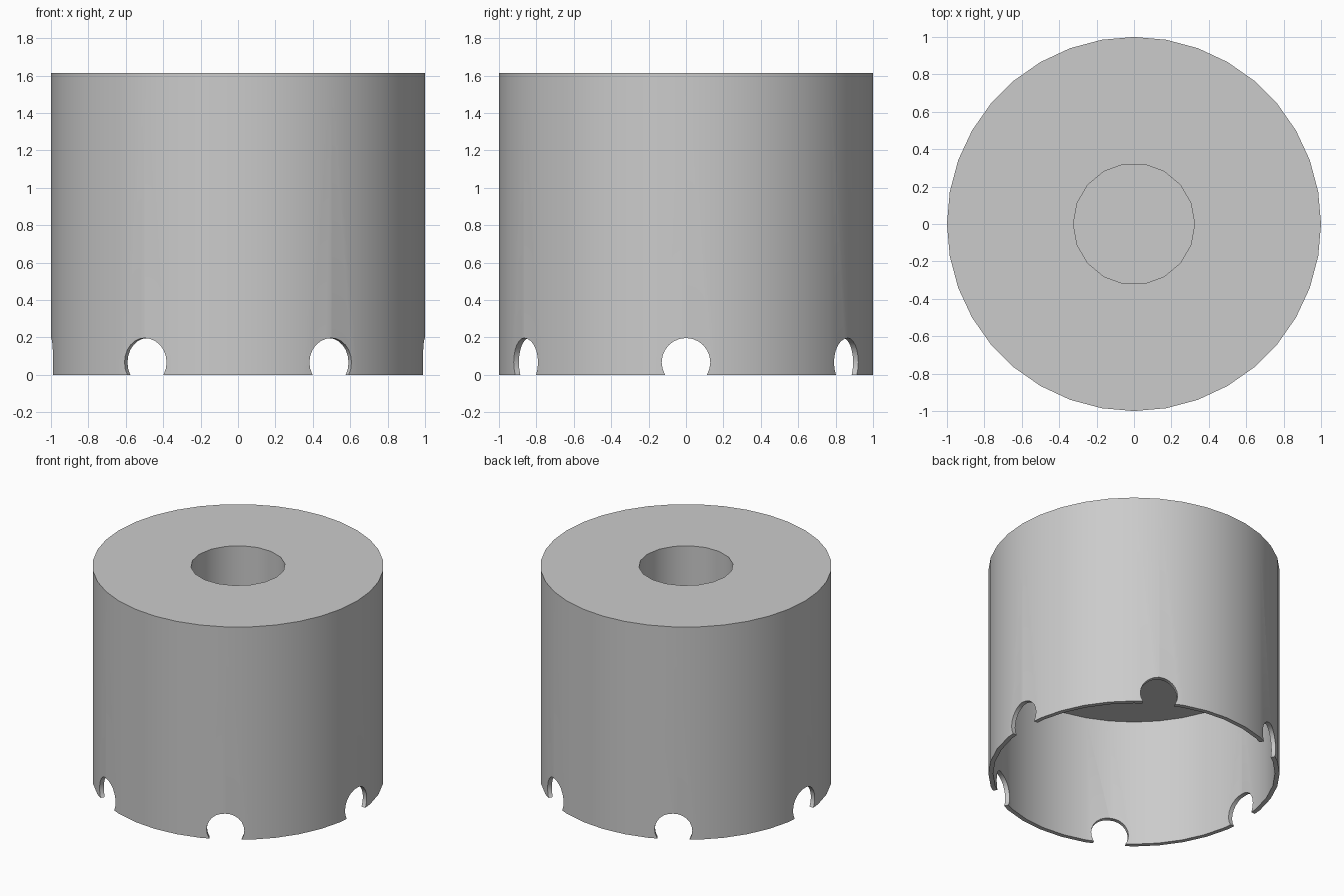
import bpy, bmesh, math
from mathutils import Matrix

cube = bpy.data.objects.get("Cube")
if cube:
    bpy.data.objects.remove(cube, do_unlink=True)

HEIGHT = 1.613
RADIUS = 1.0
WALL = 0.032
CAVITY_TOP = 0.968
HOLE_RADIUS = 0.324
HOLE_DEPTH = 0.48
NOTCH_RADIUS = 0.13
NOTCH_Z = 0.067

grey = bpy.data.materials.new("plain grey")
grey.use_nodes = True
colour = (0.6, 0.6, 0.6, 1.0)
grey.diffuse_color = colour
grey.node_tree.nodes["Principled BSDF"].inputs["Base Color"].default_value = colour


def add_cylinder(bm, radius, depth, sides, matrix):
    # turn by a quarter so one corner always lies on the +x axis
    bmesh.ops.create_cone(bm, cap_ends=True, segments=sides, radius1=radius,
                          radius2=radius, depth=depth,
                          matrix=matrix @ Matrix.Rotation(math.pi / 2, 4, 'Z'))


def upright(bottom, top):
    return Matrix.Translation((0, 0, (bottom + top) / 2))


def make_object(name, bm):
    mesh = bpy.data.meshes.new(name)
    bm.to_mesh(mesh)
    bm.free()
    mesh.materials.append(grey)
    obj = bpy.data.objects.new(name, mesh)
    bpy.context.collection.objects.link(obj)
    return obj


def cut(target, cutter):
    cutter.hide_render = True
    mod = target.modifiers.new("cut", 'BOOLEAN')
    mod.operation = 'DIFFERENCE'
    mod.solver = 'EXACT'
    mod.object = cutter
    bpy.ops.object.modifier_apply(modifier=mod.name)
    bpy.data.objects.remove(cutter, do_unlink=True)


# Solid outer body
bm = bmesh.new()
add_cylinder(bm, RADIUS, HEIGHT, 36, upright(0, HEIGHT))
body = make_object("cap_body", bm)
bpy.ops.object.select_all(action='DESELECT')
bpy.context.view_layer.objects.active = body
body.select_set(True)

# Open cavity below and blind hole in the top
bm = bmesh.new()
add_cylinder(bm, RADIUS - WALL, CAVITY_TOP + 0.2, 36, upright(-0.2, CAVITY_TOP))
floor = HEIGHT - HOLE_DEPTH
add_cylinder(bm, HOLE_RADIUS, HOLE_DEPTH + 0.2, 18, upright(floor, HEIGHT + 0.2))
cut(body, make_object("cavity_cutter", bm))

# Six round notches around the bottom rim
bm = bmesh.new()
for i in range(6):
    place = (Matrix.Rotation(i * math.pi / 3, 4, 'Z')
             @ Matrix.Translation((RADIUS, 0, NOTCH_Z))
             @ Matrix.Rotation(math.pi / 2, 4, 'Y'))
    add_cylinder(bm, NOTCH_RADIUS, 0.4, 24, place)
cut(body, make_object("notch_cutter", bm))

bpy.ops.object.shade_smooth_by_angle(angle=math.radians(30))
